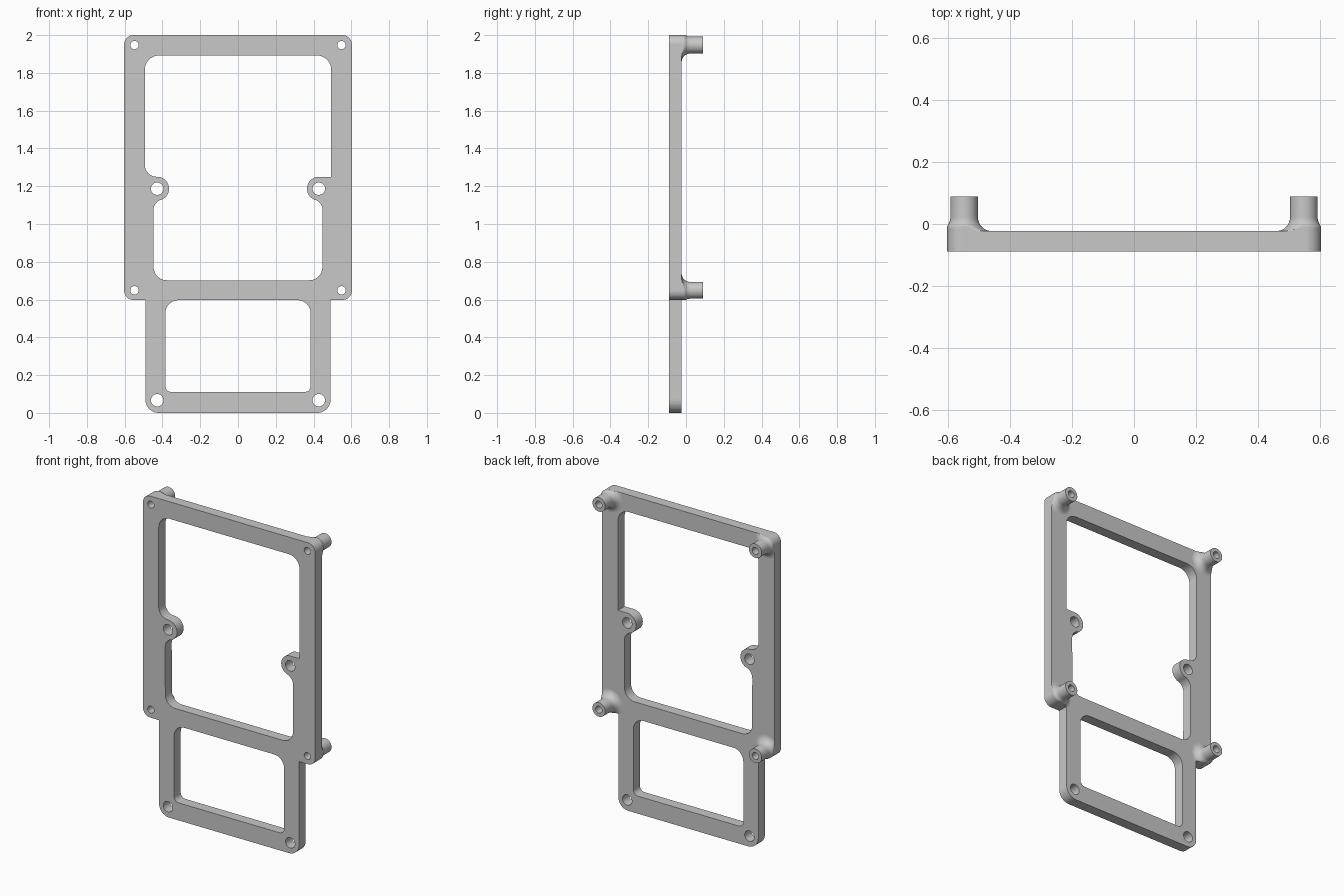
import bpy, bmesh, math
from mathutils import Vector
from mathutils.geometry import intersect_line_line_2d

cube = bpy.data.objects.get("Cube")
if cube:
    bpy.data.objects.remove(cube, do_unlink=True)

FRONT, BACK, POST_END = -0.089, -0.023, 0.089

grey = bpy.data.materials.new("light grey")
grey.use_nodes = True
grey.diffuse_color = (0.58, 0.58, 0.58, 1)
bsdf = next(n for n in grey.node_tree.nodes if n.type == "BSDF_PRINCIPLED")
bsdf.inputs["Base Color"].default_value = grey.diffuse_color


def arc(cx, cz, r, start, end, steps=10):
    angles = [math.radians(start + (end - start) * i / steps) for i in range(steps + 1)]
    return [(cx + r * math.cos(a), cz + r * math.sin(a)) for a in angles]


def circle(cx, cz, r, sides=48):
    return arc(cx, cz, r, 0, 360, sides)[:-1]


def mirrored(points):
    return [(-x, z) for x, z in reversed(points)]


def finish(name, bm):
    """Turn the closed bmesh into an object with outward normals and crisp edges."""
    bm.normal_update()
    bmesh.ops.recalc_face_normals(bm, faces=bm.faces[:])
    if bm.calc_volume(signed=True) < 0:
        bmesh.ops.reverse_faces(bm, faces=bm.faces[:])
    mesh = bpy.data.meshes.new(name)
    bm.to_mesh(mesh)
    bm.free()
    mesh.materials.append(grey)
    obj = bpy.data.objects.new(name, mesh)
    bpy.context.collection.objects.link(obj)
    for other in bpy.context.view_layer.objects:
        other.select_set(other == obj)
    bpy.context.view_layer.objects.active = obj
    bpy.ops.object.shade_smooth_by_angle(angle=math.radians(30))


def plate(name, loops):
    """Fill the (x, z) loops, the first being the rim and the rest holes, and thicken."""
    bm = bmesh.new()
    for loop in loops:
        verts = [bm.verts.new((x, FRONT, z)) for x, z in loop]
        for i, v in enumerate(verts):
            bm.edges.new((verts[i - 1], v))
    bmesh.ops.triangle_fill(bm, edges=bm.edges[:], use_beauty=True, normal=(0, -1, 0))
    new = bmesh.ops.extrude_face_region(bm, geom=bm.faces[:])["geom"]
    verts = [v for v in new if isinstance(v, bmesh.types.BMVert)]
    bmesh.ops.translate(bm, vec=(0, BACK - FRONT, 0), verts=verts)
    finish(name, bm)


def reach(x, z, angle, loops):
    """Distance from (x, z) to the nearest plate edge in one direction."""
    origin = Vector((x, z))
    tip = origin + Vector((math.cos(angle), math.sin(angle)))
    hits = [intersect_line_line_2d(origin, tip, Vector(loop[i - 1]), Vector(loop[i]))
            for loop in loops for i in range(len(loop))]
    return min([(hit - origin).length for hit in hits if hit] + [1])


def standoff(name, profile, x, z, loops, sides=48):
    """Revolve a closed (r, y) profile, held inside the plate edges."""
    bm = bmesh.new()
    angles = [math.tau * i / sides for i in range(sides)]
    limits = [reach(x, z, a, loops) for a in angles]
    rings = [[bm.verts.new((x + min(r, m) * math.cos(a), y, z + min(r, m) * math.sin(a)))
              for a, m in zip(angles, limits)] for r, y in profile]
    for k, ring in enumerate(rings):
        before = rings[k - 1]
        for i in range(sides):
            bm.faces.new((before[i - 1], before[i], ring[i], ring[i - 1]))
    finish(name, bm)


# Outer silhouette: wide upper panel and narrower lower panel
half = (arc(0.42, 0.07, 0.07, -90, 0) + [(0.49, 0.598)]
        + arc(0.553, 0.648, 0.05, -90, 0) + arc(0.553, 1.95, 0.05, 0, 90))
outline = half + mirrored(half)

# Upper opening, necked by a round lug on each side; one lug has a square shoulder
ear_x, ear_z, ear_r = 0.428, 1.187, 0.063
below = (arc(0.377, 0.772, 0.07, -90, 0) + arc(0.388, 1.072, 0.06, 0, 71)
         + arc(ear_x, ear_z, ear_r, 251, 95, 24))
above = arc(0.418, 1.817, 0.075, 0, 90)
right = below + [(ear_x, ear_z + ear_r), (0.493, ear_z + ear_r)] + above
left = below + arc(0.431, ear_z + ear_r + 0.062, 0.062, -90, 0) + above
upper_opening = right + mirrored(left)

# Lower opening
half = arc(0.353, 0.143, 0.032, -90, 0) + arc(0.315, 0.527, 0.07, 0, 90)
lower_opening = half + mirrored(half)

# Bores through the standoffs, lugs and bottom corners
bore_r = 0.022
posts = {f"{level}_{side}_standoff": (s * 0.548, z)
         for side, s in (("left", 1), ("right", -1))
         for level, z in (("lower", 0.649), ("upper", 1.947))}
bores = [circle(x, z, bore_r) for x, z in posts.values()]
bores += [circle(s * ear_x, z, 0.033) for s in (-1, 1) for z in (0.067, ear_z)]

plate("mounting_frame", [outline, upper_opening, lower_opening] + bores)

# Hollow standoffs with a flared foot
post_r, flare = 0.0445, 0.045
profile = (arc(post_r + flare, BACK + flare, flare, 270, 180, 12)
           + [(post_r, POST_END), (bore_r, POST_END), (bore_r, BACK)])
for name, (x, z) in posts.items():
    standoff(name, profile, x, z, [outline, upper_opening])
